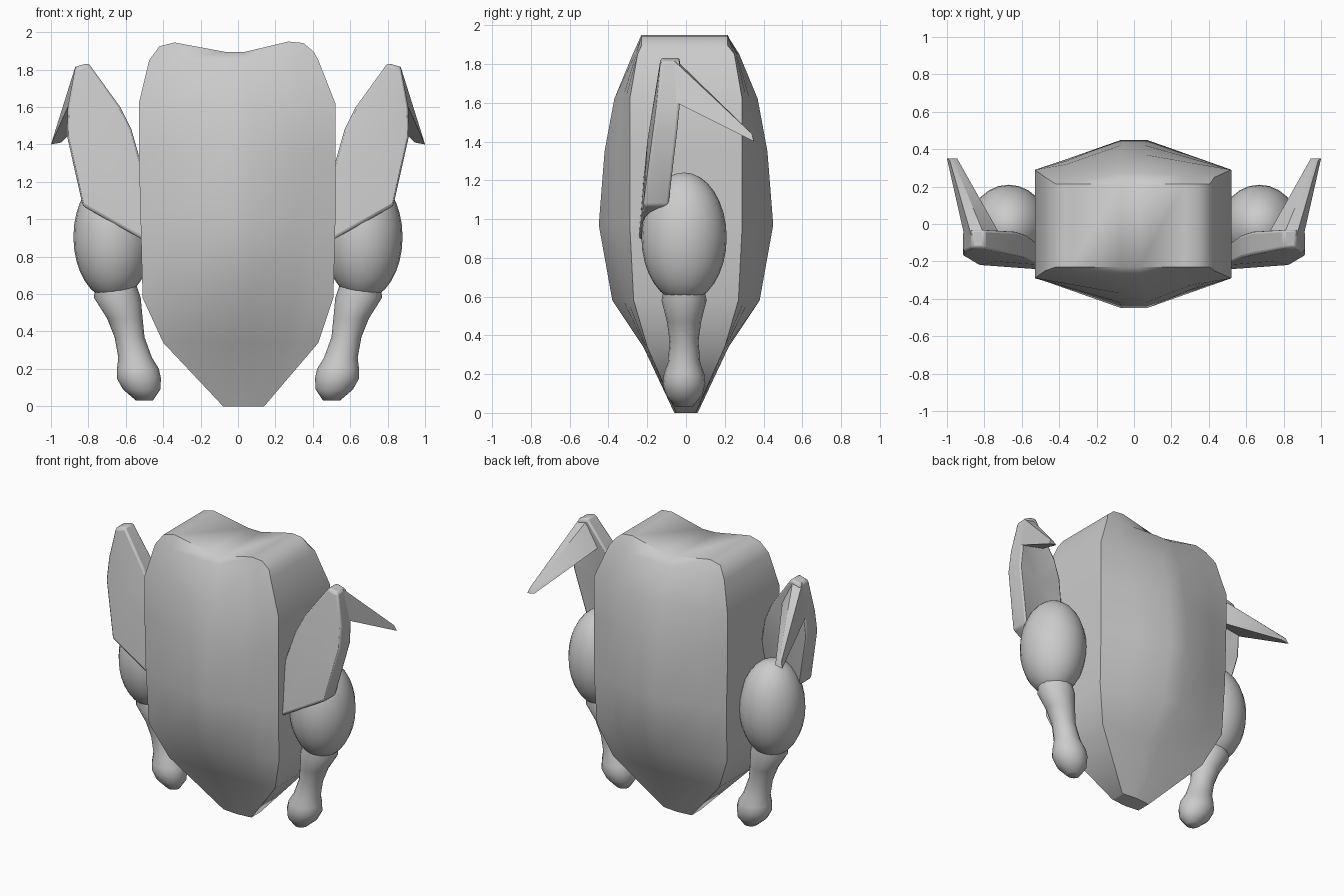
import bpy, bmesh, math

if "Cube" in bpy.data.objects:
    bpy.data.objects.remove(bpy.data.objects["Cube"])


def finish(name, bm, angle=50, mirror=False, bevel=0):
    bmesh.ops.recalc_face_normals(bm, faces=bm.faces)
    me = bpy.data.meshes.new(name)
    bm.to_mesh(me)
    bm.free()
    ob = bpy.data.objects.new(name, me)
    bpy.context.collection.objects.link(ob)
    bpy.ops.object.select_all(action='DESELECT')
    ob.select_set(True)
    bpy.context.view_layer.objects.active = ob
    bpy.ops.object.shade_smooth_by_angle(angle=math.radians(angle))
    if bevel:
        b = ob.modifiers.new("soft_edges", 'BEVEL')
        b.width, b.segments = bevel, 2
    if mirror:
        m = ob.modifiers.new("mirror", 'MIRROR')
        m.use_mirror_merge = False
    return ob


def loft(bm, rings, cap=True):
    loops = [[bm.verts.new(p) for p in r] for r in rings]
    n = len(loops[0])
    for a, b in zip(loops, loops[1:]):
        for i in range(n):
            j = (i + 1) % n
            bm.faces.new((a[i], a[j], b[j], b[i]))
    if cap:
        bm.faces.new(loops[0][::-1])
        bm.faces.new(loops[-1])
    return loops


# body: horizontal rings with flat sides and a ridged front and back
cols = [-1, -.68, -.13, .13, .58, .75, 1]
levels = [  # z, left, right, side depth, ridge depth
    (0, -.08, .14, .05, .06), (.34, -.40, .43, .20, .22),
    (.58, -.51, .51, .27, .38), (.97, -.52, .52, .29, .45),
    (1.35, -.53, .52, .29, .42), (1.62, -.53, .52, .29, .37),
    (1.85, -.475, .43, .25, .275)]
rings = []
for z, l, r, ys, yc in levels:
    row = []
    for u in cols:
        t = max(0, (abs(u) - .13) / .87)
        row.append(((l + r) / 2 + u * (r - l) / 2, yc + (ys - yc) * t, z))
    rings.append([(x, -y, z) for x, y, z in row] + row[::-1])
# scooped neck end
top = [(-.42, 1.925), (-.34, 1.945), (-.07, 1.895), (.03, 1.893),
       (.27, 1.95), (.35, 1.942), (.405, 1.895)]
rings.append([(x, -.23, z) for x, z in top] + [(x, .215, z) for x, z in top[::-1]])
bm = bmesh.new()
loops = loft(bm, rings, cap=False)
bm.faces.new(loops[0])
for i in range(6):
    t = loops[-1]
    bm.faces.new((t[i], t[i + 1], t[12 - i], t[13 - i]))
finish("body", bm, 50)

# thighs
bm = bmesh.new()
bmesh.ops.create_uvsphere(bm, u_segments=24, v_segments=16, radius=1)
for v in bm.verts:
    v.co = (.67 + .21 * v.co.x, -.01 + .22 * v.co.y, .905 + .335 * v.co.z)
finish("thigh", bm, 60, mirror=True)

# drumstick ends with a knobbly joint
shank = [(.70, .66, .10), (.58, .645, .125), (.47, .605, .095), (.37, .58, .08),
         (.26, .55, .09), (.20, .535, .112), (.15, .53, .118),
         (.09, .515, .10), (.03, .50, .045)]
bm = bmesh.new()
loft(bm, [[(x + r * math.cos(a * math.tau / 16), -.01 + .93 * r * math.sin(a * math.tau / 16), z)
           for a in range(16)] for z, x, r in shank])
finish("drumstick_end", bm, 60, mirror=True)

# upper wings: outline slab with varying depth
outline = [  # x, z, front y, back y
    (.80, 1.835, -.13, -.03), (.87, 1.815, -.13, -.03), (.91, 1.6, -.15, -.03),
    (.915, 1.45, -.17, -.045), (.83, 1.07, -.22, -.09), (.49, .88, -.245, -.22),
    (.49, 1.2, -.22, -.12), (.57, 1.48, -.18, -.06), (.63, 1.6, -.165, -.04)]
bm = bmesh.new()
loops = loft(bm, [[(x, yf, z) for x, z, yf, yb in outline],
                  [(x, yb, z) for x, z, yf, yb in outline]], cap=False)
for ring, y in zip(loops, (-.2, -.07)):
    c = bm.verts.new((.74, y, 1.4))
    for i in range(len(ring)):
        bm.faces.new((ring[i], ring[(i + 1) % len(ring)], c))
finish("upper_wing", bm, 60, mirror=True, bevel=.015)

# wing tips folding backwards
bm = bmesh.new()
loft(bm, [[(.80, -.06, 1.83), (.87, -.06, 1.815), (.91, -.05, 1.6), (.72, -.05, 1.645)],
          [(.965, .34, 1.44), (.985, .34, 1.44), (1.0, .35, 1.40), (.945, .35, 1.41)]])
finish("wing_tip", bm, 50, mirror=True)
